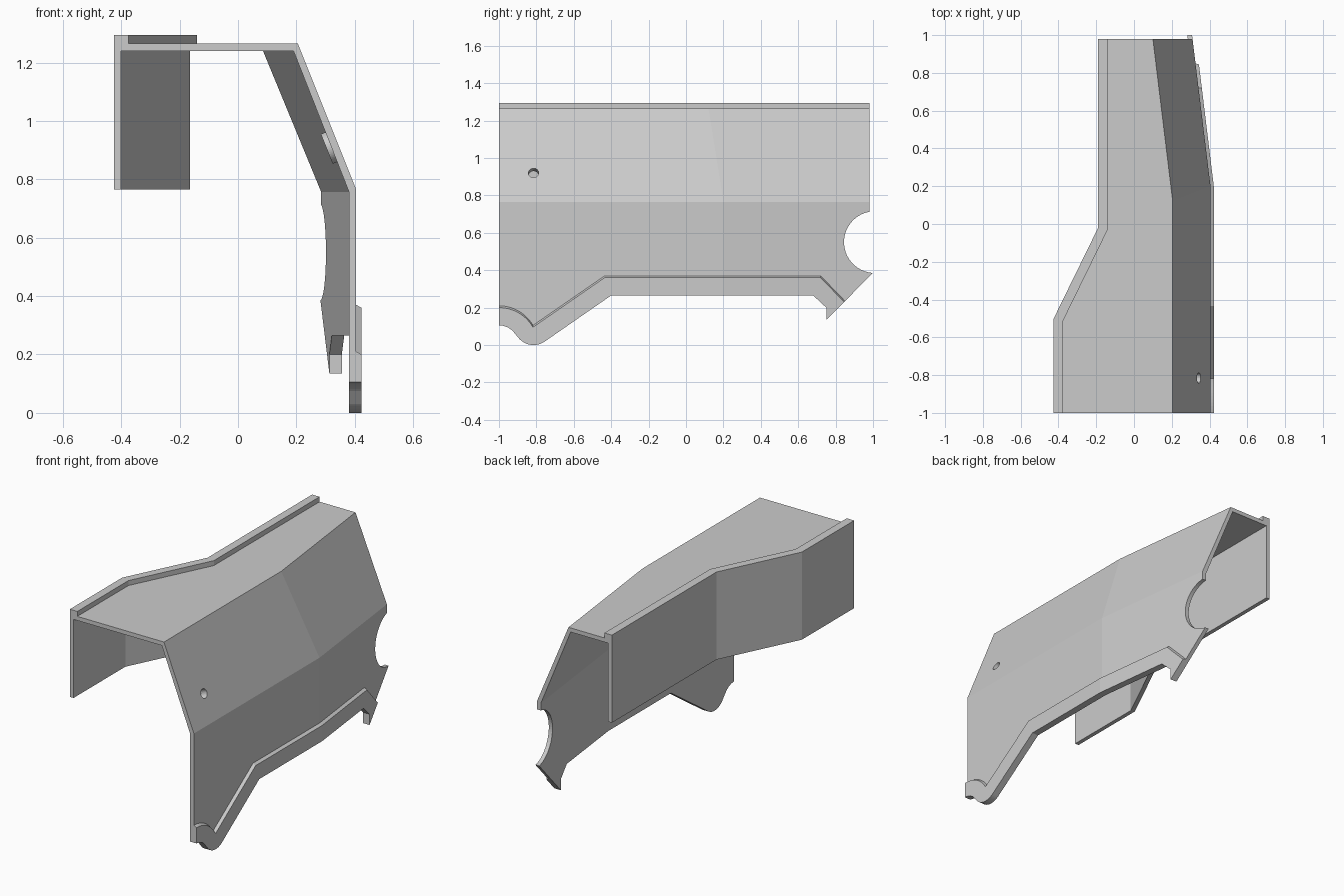
import bpy, bmesh, math
from mathutils import Vector, Matrix

if "Cube" in bpy.data.objects:
    bpy.data.objects.remove(bpy.data.objects["Cube"])


def loft(name, a, b):
    """Solid between two matching closed outlines."""
    bm = bmesh.new()
    va = [bm.verts.new(p) for p in a]
    vb = [bm.verts.new(p) for p in b]
    n = len(a)
    bm.faces.new(va)
    bm.faces.new(vb[::-1])
    for i in range(n):
        bm.faces.new((va[i], vb[i], vb[(i + 1) % n], va[(i + 1) % n]))
    return finish(name, bm)


def finish(name, bm):
    bmesh.ops.recalc_face_normals(bm, faces=bm.faces)
    me = bpy.data.meshes.new(name)
    bm.to_mesh(me)
    bm.free()
    ob = bpy.data.objects.new(name, me)
    bpy.context.collection.objects.link(ob)
    return ob


def rod(name, a, b, r):
    """Cylinder from point a to point b."""
    d = b - a
    bm = bmesh.new()
    m = Matrix.Translation((a + b) / 2) @ d.to_track_quat('Z', 'Y').to_matrix().to_4x4()
    bmesh.ops.create_cone(bm, cap_ends=True, segments=48, radius1=r, radius2=r,
                          depth=d.length, matrix=m)
    return finish(name, bm)


def boolean(ob, cutter, op):
    cutter.hide_render = True
    mod = ob.modifiers.new("cut", 'BOOLEAN')
    mod.operation, mod.object, mod.solver = op, cutter, 'EXACT'
    bpy.context.view_layer.objects.active = ob
    bpy.ops.object.modifier_apply(modifier=mod.name)
    bpy.data.objects.remove(cutter)


def arc(cy, cz, r, a0, a1, n):
    return [(cy + r * math.cos(math.radians(a0 + (a1 - a0) * i / n)),
             cz + r * math.sin(math.radians(a0 + (a1 - a0) * i / n))) for i in range(n + 1)]


def taper_rear(ob):
    """Crease the right side and lean its rear half inward."""
    bm = bmesh.new()
    bm.from_mesh(ob.data)
    for normal in ((0, 1, 0), (0, 0.5, 0.08)):
        bmesh.ops.bisect_plane(bm, geom=bm.verts[:] + bm.edges[:] + bm.faces[:], dist=1e-5,
                               plane_co=(0, 0.2, 0.765), plane_no=Vector(normal).normalized())
    for v in bm.verts:
        crease = 0.2 - 0.16 * max(0, v.co.z - 0.765)
        if v.co.x > 0:
            v.co.x -= 0.122 * max(0, v.co.y - crease)
    bm.to_mesh(ob.data)
    bm.free()


# Lower edge of the right wall, front to rear (y, z)
lower = (arc(-1, 0, 0.105, 90, 45, 8) + arc(-0.815, 0.105, 0.105, 225, 305, 16)
         + [(-0.40, 0.265), (0.68, 0.265), (0.75, 0.20), (0.75, 0.135)])

# Shell: deck, slope and right wall as one bent sheet
profile = [(-0.6, 1.265), (0.205, 1.265), (0.405, 0.765), (0.405, -0.1),
           (0.38, -0.1), (0.38, 0.757), (0.19, 1.24), (-0.6, 1.24)]
shell = loft("cover_shell", [(x, -1, z) for x, z in profile],
             [(x, 1.1, z) for x, z in profile])

# Trim the side outline, with the round notch at the rear
side = ([(-1.2, 1.5), (-1.2, 0.105)] + lower + arc(1.01, 0.55, 0.165, 266.5, 100.5, 32)[:]
        + [(0.98, 1.5)])
boolean(shell, loft("side_trim", [(-1, y, z) for y, z in side],
                    [(1, y, z) for y, z in side]), 'INTERSECT')

# Trim the deck's stepped left edge
path = [(-0.425, -1.0), (-0.425, -0.5), (-0.19, -0.02), (-0.19, 0.98)]


def path_point(i, d):
    x, y = path[i]
    return x + d, y - (0.23 * d if i in (1, 2) else 0)


edge = [path_point(i, 0.05) for i in range(4)]
plan = [(-0.375, -1.2)] + edge[1:3] + [(-0.14, 1.2), (1, 1.2), (1, -1.2)]
boolean(shell, loft("plan_trim", [(x, y, -1) for x, y in plan],
                    [(x, y, 2) for x, y in plan]), 'INTERSECT')

# Inner boss and through hole on the slope
normal = Vector((0.5, 0, 0.2)).normalized()
centre = Vector((0.343, -0.815, 0.92))
boolean(shell, rod("boss", centre - normal * 0.012, centre - normal * 0.042, 0.055), 'UNION')
boolean(shell, rod("hole", centre + normal * 0.05, centre - normal * 0.1, 0.027), 'DIFFERENCE')
taper_rear(shell)

# Raised band along the lower edge, chamfered on top
upper = [(0.85, 0.235), (0.72, 0.37), (-0.435, 0.37)] + arc(-1, 0, 0.21, 30, 90, 12)
band = loft("lower_band", [(0.405, y, z) for y, z in lower + upper],
            [(0.4225, y, z) for y, z in lower + [(0.845, 0.23)]
             + [(y, z - 0.01) for y, z in upper[1:]]])
taper_rear(band)

# Left panel with raised lip, swept along the stepped path
section = [(0, 0.765), (0.025, 0.765), (0.025, 1.24), (0.05, 1.24), (0.05, 1.295), (0, 1.295)]
bm = bmesh.new()
rings = [[bm.verts.new((*path_point(i, d), z)) for d, z in section] for i in range(4)]
for a, b in zip(rings, rings[1:]):
    for k in range(6):
        bm.faces.new((a[k], a[(k + 1) % 6], b[(k + 1) % 6], b[k]))
bm.faces.new(rings[0])
bm.faces.new(rings[-1][::-1])
finish("left_panel", bm)
